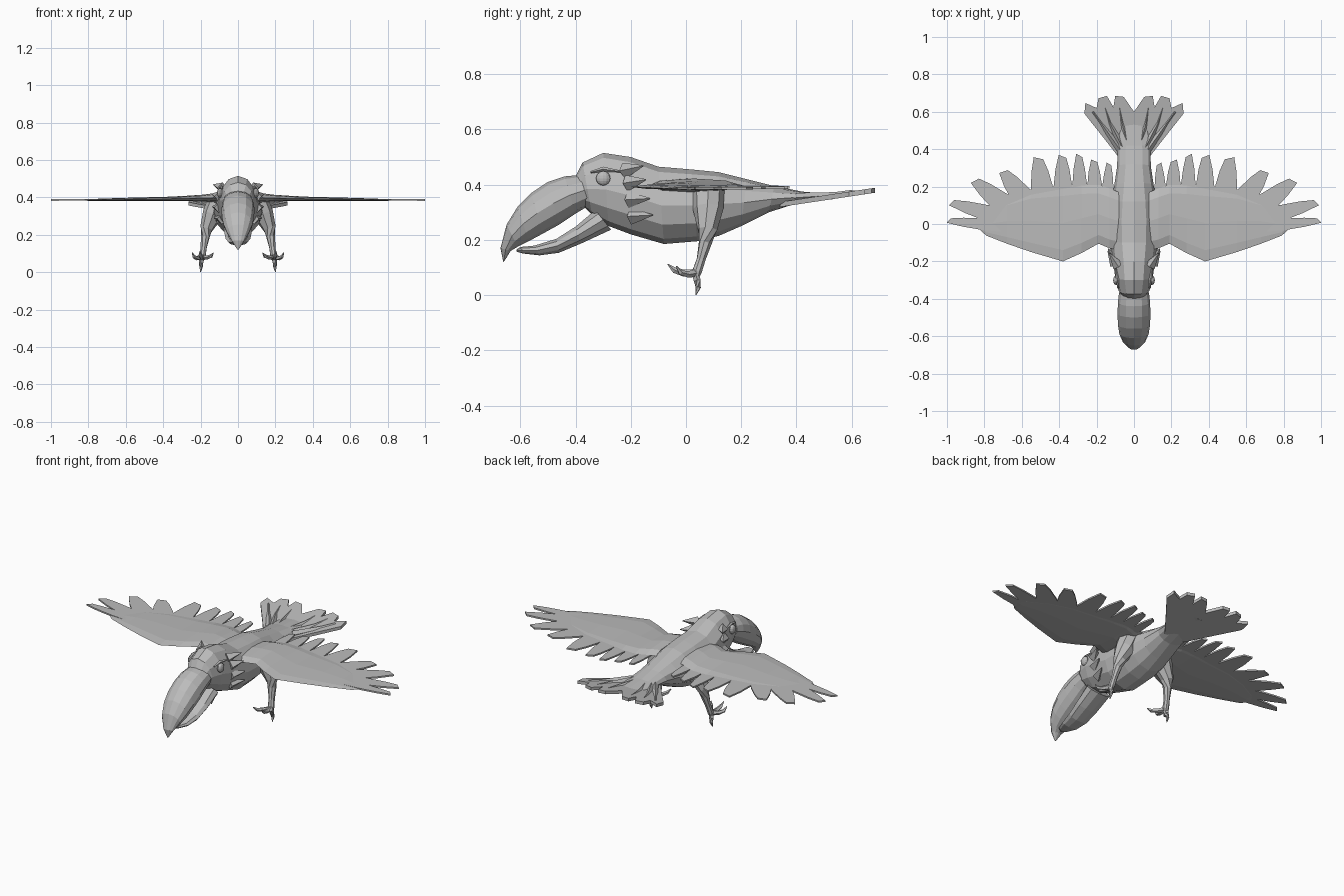
import bpy, bmesh, math
from mathutils import Vector as V

cube = bpy.data.objects.get("Cube")
if cube:
    bpy.data.objects.remove(cube)

GREY = (0.5, 0.5, 0.5, 1)
mat = bpy.data.materials.new("plumage_grey")
mat.use_nodes = True
mat.diffuse_color = GREY
bsdf = next(n for n in mat.node_tree.nodes if n.type == "BSDF_PRINCIPLED")
bsdf.inputs["Base Color"].default_value = GREY
bsdf.inputs["Roughness"].default_value = 0.8


def finish(name, bm, mirror=False):
    bmesh.ops.recalc_face_normals(bm, faces=bm.faces)
    me = bpy.data.meshes.new(name)
    bm.to_mesh(me)
    bm.free()
    me.materials.append(mat)
    ob = bpy.data.objects.new(name, me)
    bpy.context.collection.objects.link(ob)
    if mirror:
        ob.modifiers.new("Mirror", "MIRROR").use_mirror_merge = False
    return ob


def loft(name, rings, sides=8, mirror=False):
    """Skin elliptical rings given as (centre, half axis, half axis)."""
    bm = bmesh.new()
    loops = []
    for c, u, v in rings:
        angles = [math.tau * i / sides for i in range(sides)]
        loops.append([bm.verts.new(c + u * math.cos(a) + v * math.sin(a)) for a in angles])
    for a, b in zip(loops, loops[1:]):
        for i in range(sides):
            j = (i + 1) % sides
            bm.faces.new((a[i], a[j], b[j], b[i]))
    bm.faces.new(loops[0])
    bm.faces.new(loops[-1])
    return finish(name, bm, mirror)


def spine(name, stations, sides=12):
    """Loft on the centre plane from (top y, top z, low y, low z, half width)."""
    rings = []
    for ty, tz, ly, lz, w in stations:
        top, low = V((0, ty, tz)), V((0, ly, lz))
        rings.append(((top + low) / 2, V((w, 0, 0)), (top - low) / 2))
    return loft(name, rings, sides)


def limb(name, path, sides=6):
    """Tapered limb through (x, y, z, radius) points, mirrored."""
    pts = [V(p[:3]) for p in path]
    rings = []
    for i, p in enumerate(path):
        d = pts[min(i + 1, len(pts) - 1)] - pts[max(i - 1, 0)]
        q = d.to_track_quat("Z", "Y")
        rings.append((pts[i], q @ V((p[3], 0, 0)), q @ V((0, p[3], 0))))
    return loft(name, rings, sides, True)


def plate(name, outline, height, thick, mirror=True):
    """Thin plate from an xy outline with height given by a function of x, y."""
    bm = bmesh.new()
    face = bm.faces.new([bm.verts.new((x, y, height(x, y) - thick / 2)) for x, y in outline])
    up = bmesh.ops.extrude_face_region(bm, geom=[face])["geom"]
    for v in up:
        if isinstance(v, bmesh.types.BMVert):
            v.co.z += thick
    return finish(name, bm, mirror)


# Body and head
body = [(-.405, .42, -.375, .325, .06), (-.375, .48, -.34, .29, .082),
        (-.30, .515, -.28, .25, .1), (-.2, .5, -.2, .22, .112),
        (-.1, .465, -.08, .185, .128), (.02, .455, .04, .195, .132),
        (.12, .445, .12, .215, .122), (.22, .42, .2, .25, .105),
        (.32, .395, .3, .3, .09), (.42, .375, .41, .335, .088),
        (.54, .365, .54, .348, .075)]
spine("body", body)

# Beak halves
spine("upper_beak", [(-.385, .435, -.35, .325, .08), (-.44, .43, -.4, .295, .086),
                     (-.5, .41, -.46, .255, .088), (-.56, .37, -.52, .222, .086),
                     (-.61, .32, -.57, .195, .078), (-.65, .255, -.61, .175, .06),
                     (-.672, .17, -.635, .16, .032), (-.662, .12, -.658, .123, .004)])
spine("lower_beak", [(-.33, .31, -.27, .235, .078), (-.4, .25, -.38, .185, .074),
                     (-.47, .205, -.46, .152, .066), (-.55, .18, -.53, .143, .052),
                     (-.6, .175, -.59, .15, .03), (-.615, .165, -.613, .157, .006)], 10)

# Eyes
bm = bmesh.new()
bmesh.ops.create_uvsphere(bm, u_segments=12, v_segments=8, radius=.026)
for v in bm.verts:
    v.co = V((.096 + v.co.x * .6, -.3 + v.co.y, .423 + v.co.z))
finish("eyes", bm, True)
limb("brow_ridges", [(.085, -.345, .445, .004), (.088, -.3, .456, .009), (.098, -.23, .447, .003)], 4)

# Neck feather tufts
for tip, root in (((.132, -.155, .468), (.085, -.225, .45)),
                  ((.14, -.145, .418), (.1, -.215, .405)),
                  ((.138, -.13, .35), (.1, -.21, .345)),
                  ((.128, -.12, .29), (.085, -.2, .285))):
    limb("neck_tuft", [(*root, .03), (*tip, .002)], 4)

# Wing panels: x, leading y, trailing y, height, thickness
wing = [(.08, -.14, .17, .395, .055), (.13, -.13, .19, .398, .048),
        (.19, -.105, .21, .396, .036), (.28, -.155, .215, .394, .028),
        (.38, -.2, .21, .392, .022), (.55, -.15, .185, .39, .018),
        (.68, -.105, .135, .388, .014), (.79, -.062, .06, .386, .01),
        (.825, -.03, .035, .386, .006)]
loft("wing_panels", [(V((x, (a + b) / 2, z)), V((0, (b - a) / 2, 0)), V((0, 0, t / 2)))
                     for x, a, b, z, t in wing], 8, True)

# Flight feathers fan out between neighbouring notches
notches = [(.8, -.03), (.82, .03), (.76, .09), (.66, .14), (.55, .17),
           (.43, .19), (.33, .2), (.25, .2), (.17, .2), (.11, .19)]
tips = [(1, .018), (.985, .115), (.86, .235), (.705, .285), (.515, .36),
        (.385, .37), (.295, .375), (.215, .345), (.135, .328)]
for a, b, t in zip(notches, notches[1:], tips):
    a, b, t = V(a), V(b), V(t)
    mid = (a + b) / 2
    d = t - mid
    p = V((-d.y, d.x)).normalized() * (b - a).length / 2
    shape = [mid - d * .8 - p, mid - p, mid + d * .55 - p * .75, t - p * .35,
             t - d * .1 + p * .45, mid + d * .55 + p * .75, mid + p, mid - d * .8 + p]
    plate("flight_feather", shape, lambda x, y: .393 - .007 * x, .009)

# Tail fan
half = [(0, .6), (.055, .68), (.1, .685), (.11, .625), (.145, .685), (.19, .672),
        (.2, .62), (.26, .647), (.265, .59), (.17, .47), (.1, .38), (.07, .34)]
fan = half + [(-x, y) for x, y in reversed(half[1:])]
plate("tail_fan", fan, lambda x, y: .352 + (y - .5) * .15, .018, False)
for x, y in ((.08, .64), (.16, .64), (.22, .6)):
    limb("tail_quill", [(x * .35, .4, .352, .018), (x * .8, .54, .362, .011), (x, y, .376, .005)], 4)

# Legs
limb("legs", [(.1, .08, .39, .06), (.135, .08, .31, .055), (.168, .078, .235, .036),
              (.175, .07, .19, .024), (.184, .055, .13, .017), (.19, .04, .085, .018),
              (.195, .035, .065, .012)], 8)

# Toes with curved claws
ankle = (.192, .035, .08, .015)
toes = {"inner_toe": [(.165, .0, .078, .012), (.145, -.03, .085, .01), (.132, -.048, .103, .002)],
        "middle_toe": [(.195, -.01, .08, .013), (.2, -.042, .09, .011), (.203, -.066, .112, .002)],
        "outer_toe": [(.218, .005, .075, .012), (.235, -.02, .082, .01), (.245, -.035, .105, .002)],
        "rear_toe": [(.196, .04, .052, .013), (.198, .045, .028, .01), (.2, .036, .001, .002)]}
for name, path in toes.items():
    limb(name, [ankle] + path, 5)
